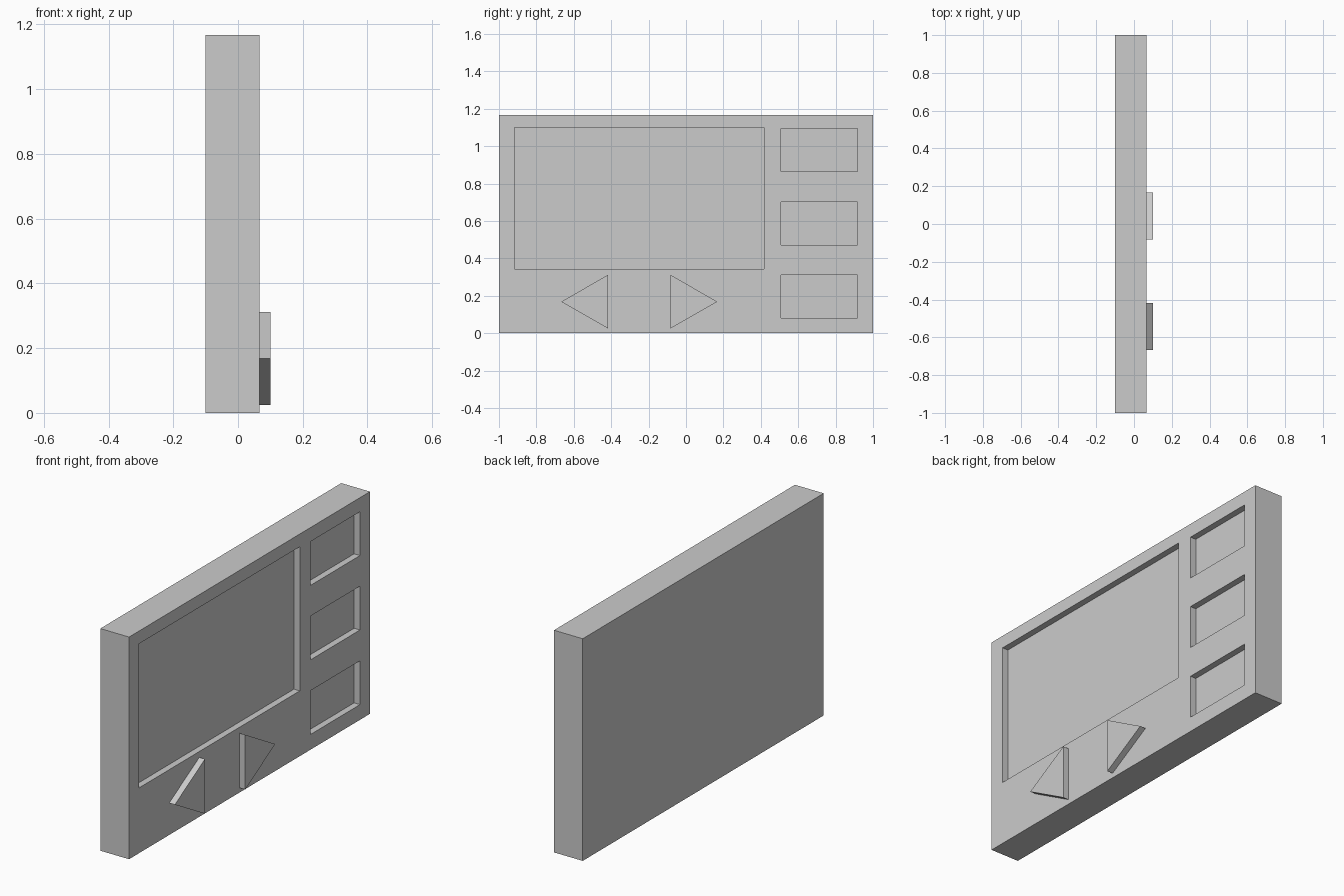
import bpy, bmesh
from mathutils import Vector

if "Cube" in bpy.data.objects:
    bpy.data.objects.remove(bpy.data.objects["Cube"])

BACK, FRONT, FLOOR, RAISED = -0.1, 0.067, 0.033, 0.1


def prism(name, profile, x0, x1):
    """Extrude a (y, z) outline along x from x0 to x1."""
    bm = bmesh.new()
    face = bm.faces.new([bm.verts.new((x0, y, z)) for y, z in profile])
    ext = bmesh.ops.extrude_face_region(bm, geom=[face])
    verts = [g for g in ext["geom"] if isinstance(g, bmesh.types.BMVert)]
    bmesh.ops.translate(bm, verts=verts, vec=Vector((x1 - x0, 0, 0)))
    bmesh.ops.recalc_face_normals(bm, faces=bm.faces)
    mesh = bpy.data.meshes.new(name)
    bm.to_mesh(mesh)
    bm.free()
    obj = bpy.data.objects.new(name, mesh)
    bpy.context.collection.objects.link(obj)
    return obj


def rect(y0, y1, z0, z1):
    return [(y0, z0), (y1, z0), (y1, z1), (y0, z1)]


# Panel body
panel = prism("panel_body", rect(-1, 1, 0, 1.167), BACK, FRONT)

# Recessed screen and three recessed windows
recesses = [("screen_recess", rect(-0.917, 0.417, 0.343, 1.1))]
for i, z in enumerate((0.08, 0.472, 0.863)):
    recesses.append((f"window_recess_{i + 1}", rect(0.508, 0.917, z, z + 0.23)))

for name, outline in recesses:
    cutter = prism(name, outline, FLOOR, 0.2)
    cutter.hide_render = True
    cutter.hide_set(True)
    mod = panel.modifiers.new(name, 'BOOLEAN')
    mod.operation = 'DIFFERENCE'
    mod.solver = 'EXACT'
    mod.object = cutter

# Apply the cuts, then discard the cutters
bpy.context.view_layer.objects.active = panel
panel.select_set(True)
for name, _ in recesses:
    bpy.ops.object.modifier_apply(modifier=name)
    bpy.data.objects.remove(bpy.data.objects[name])

# Raised arrow buttons, mirrored about y = -0.25
for name, side in (("left_arrow_button", -1), ("right_arrow_button", 1)):
    base, tip = -0.25 + side * 0.167, -0.25 + side * 0.417
    prism(name, [(base, 0.025), (tip, 0.168), (base, 0.312)], FRONT, RAISED)
